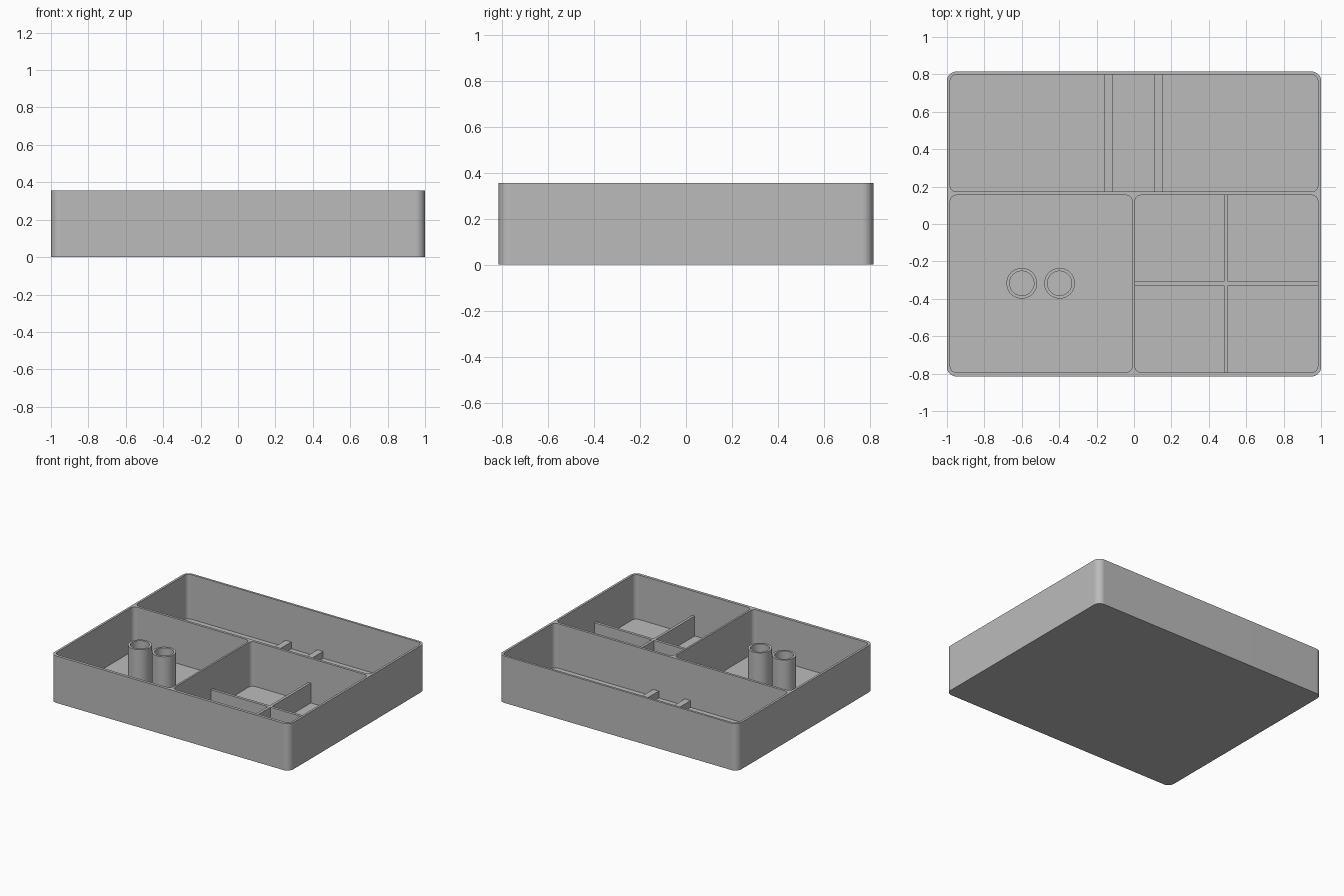
import bpy, bmesh, math

if "Cube" in bpy.data.objects:
    bpy.data.objects.remove(bpy.data.objects["Cube"], do_unlink=True)

HEIGHT, FLOOR = 0.355, 0.018
HALF_X, HALF_Y = 1.0, 0.815

grey = bpy.data.materials.new("plain_grey")
grey.use_nodes = True
colour = (0.5, 0.5, 0.5, 1)
grey.diffuse_color = colour
grey.node_tree.nodes["Principled BSDF"].inputs["Base Color"].default_value = colour


def rounded_rect(x0, x1, y0, y1, r, steps=10):
    """Counter-clockwise outline with rounded corners."""
    centres = [(x1 - r, y1 - r), (x0 + r, y1 - r), (x0 + r, y0 + r), (x1 - r, y0 + r)]
    pts = []
    for q, (cx, cy) in enumerate(centres):
        for i in range(steps + 1):
            a = math.pi / 2 * (q + i / steps)
            pts.append((cx + r * math.cos(a), cy + r * math.sin(a)))
    return pts


def make_object(name, bm):
    bmesh.ops.recalc_face_normals(bm, faces=bm.faces)
    mesh = bpy.data.meshes.new(name)
    bm.to_mesh(mesh)
    bm.free()
    mesh.materials.append(grey)
    obj = bpy.data.objects.new(name, mesh)
    bpy.context.collection.objects.link(obj)
    return obj


def prism(name, outline, z0, z1):
    """Extrude a flat outline upwards."""
    bm = bmesh.new()
    face = bm.faces.new([bm.verts.new((x, y, z0)) for x, y in outline])
    top = bmesh.ops.extrude_face_region(bm, geom=[face])["geom"]
    bmesh.ops.translate(bm, vec=(0, 0, z1 - z0),
                        verts=[g for g in top if isinstance(g, bmesh.types.BMVert)])
    return make_object(name, bm)


def activate(obj):
    bpy.ops.object.select_all(action='DESELECT')
    obj.select_set(True)
    bpy.context.view_layer.objects.active = obj


def smooth(obj):
    activate(obj)
    bpy.ops.object.shade_smooth_by_angle(angle=math.radians(30))
    obj.modifiers.new("even_shading", 'WEIGHTED_NORMAL').keep_sharp = True


def tube(name, x, y, outer, inner, z0, z1, sides=48):
    """Hollow upright tube from a ring of quads."""
    bm = bmesh.new()
    profile = [(outer, z0), (outer, z1), (inner, z1), (inner, z0)]
    rings = []
    for i in range(sides):
        a = math.tau * i / sides
        rings.append([bm.verts.new((x + r * math.cos(a), y + r * math.sin(a), z))
                      for r, z in profile])
    for i in range(sides):
        a, b = rings[i], rings[(i + 1) % sides]
        for k in range(4):
            n = (k + 1) % 4
            bm.faces.new((a[k], b[k], b[n], a[n]))
    return make_object(name, bm)


# Tray body with three pockets cut from the top
tray = prism("tray", rounded_rect(-HALF_X, HALF_X, -HALF_Y, HALF_Y, 0.05), 0, HEIGHT)
pockets = {
    "back": (-0.983, 0.983, 0.173, 0.798),
    "front_right": (-0.983, -0.009, -0.793, 0.154),
    "front_left": (0.005, 0.983, -0.793, 0.154),
}
for name, box in pockets.items():
    cutter = prism(name + "_pocket_cutter", rounded_rect(*box, 0.033), FLOOR, HEIGHT + 0.1)
    cutter.hide_render = True
    cut = tray.modifiers.new(name, 'BOOLEAN')
    cut.operation, cut.solver, cut.object = 'DIFFERENCE', 'EXACT', cutter
    activate(tray)
    bpy.ops.object.modifier_apply(modifier=cut.name)
    bpy.data.objects.remove(cutter, do_unlink=True)
smooth(tray)

# Low cross-shaped divider in the front left pocket
x0, x1, xa, xb = 0.0, 0.988, 0.482, 0.502
y0, y1, ya, yb = -0.798, 0.159, -0.329, -0.308
prism("cross_divider",
      [(xa, y0), (xb, y0), (xb, ya), (x1, ya), (x1, yb), (xb, yb),
       (xb, y1), (xa, y1), (xa, yb), (x0, yb), (x0, ya), (xa, ya)],
      FLOOR - 0.005, 0.17)

# Two low rails across the back pocket
for side, x in (("right", -0.136), ("left", 0.131)):
    outline = [(x - 0.024, 0.168), (x + 0.024, 0.168), (x + 0.024, 0.803), (x - 0.024, 0.803)]
    prism(side + "_rail", outline, FLOOR - 0.005, 0.07)

# Two upright tubes in the front right pocket
for side, x in (("right", -0.6), ("left", -0.398)):
    smooth(tube(side + "_tube", x, -0.317, 0.082, 0.065, FLOOR - 0.005, 0.345))
